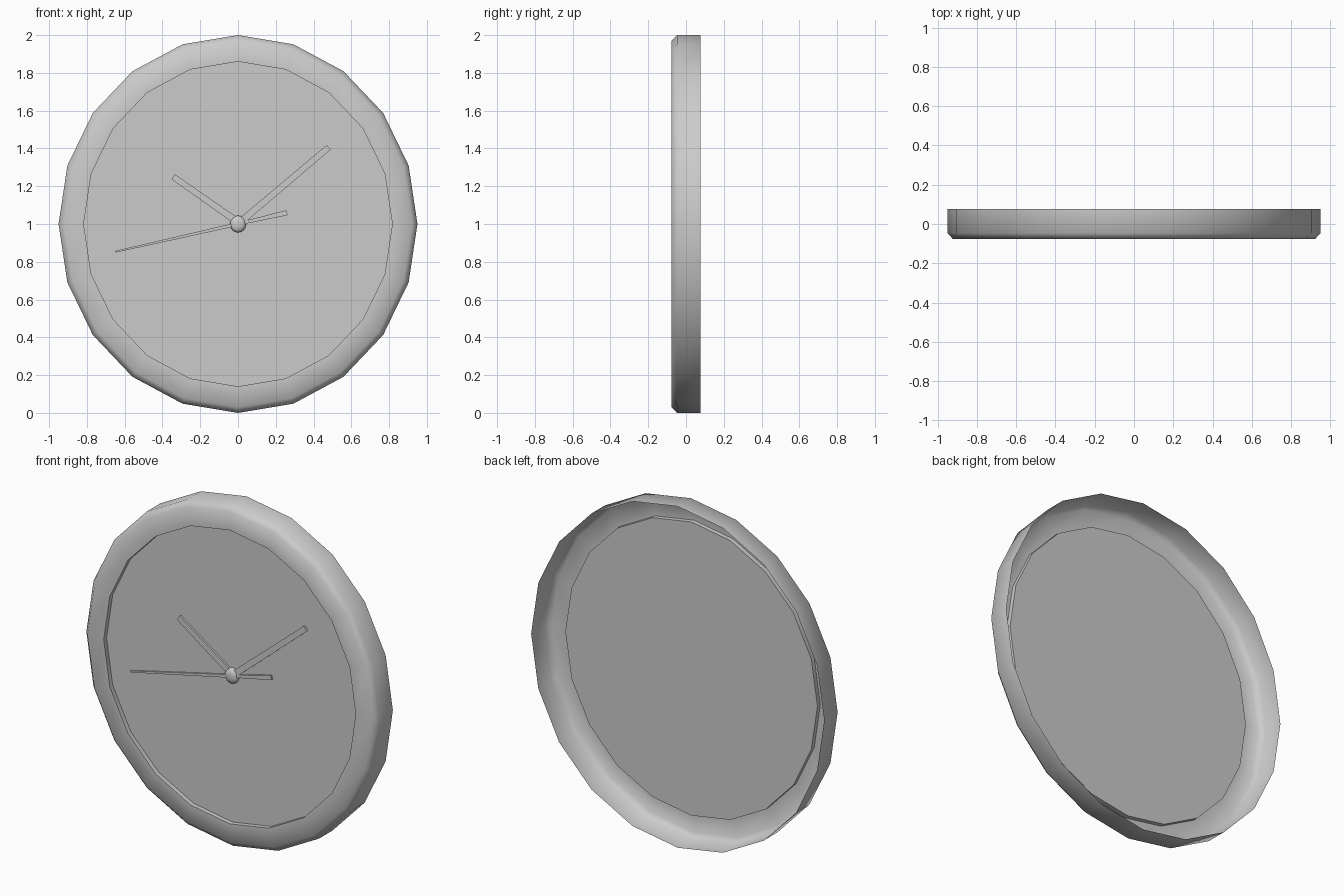
import bpy, bmesh
from math import cos, sin, pi, radians, atan2, hypot

if "Cube" in bpy.data.objects:
    bpy.data.objects.remove(bpy.data.objects["Cube"])

SX = 0.95      # the clock is slightly narrower than tall
CZ = 1.0       # height of the centre


def finish(name, bm, angle=None):
    bmesh.ops.recalc_face_normals(bm, faces=bm.faces)
    me = bpy.data.meshes.new(name)
    bm.to_mesh(me)
    bm.free()
    ob = bpy.data.objects.new(name, me)
    bpy.context.collection.objects.link(ob)
    if angle:
        bpy.ops.object.select_all(action='DESELECT')
        ob.select_set(True)
        bpy.context.view_layer.objects.active = ob
        bpy.ops.object.shade_smooth_by_angle(angle=radians(angle))
    return ob


def lathe(name, profile, sides, angle=None, cap=False):
    """Turn (radius, y) points around the y axis; cap closes the last ring."""
    bm = bmesh.new()
    rings = []
    for r, y in profile:
        rings.append([bm.verts.new((SX * r * sin(2 * pi * i / sides), y,
                                    CZ + r * cos(2 * pi * i / sides)))
                      for i in range(sides)])
    for a, b in zip(rings, rings[1:]):
        for i in range(sides):
            j = (i + 1) % sides
            bm.faces.new((a[i], a[j], b[j], b[i]))
    if cap:
        bm.faces.new(rings[-1])
    return finish(name, bm, angle)


def hand(name, start, end, w0, w1, y0, y1):
    """Tapered flat bar between two (x, z) points."""
    dx, dz = end[0] - start[0], end[1] - start[1]
    n = hypot(dx, dz)
    px, pz = -dz / n / 2, dx / n / 2
    outline = [(start[0] + px * w0, start[1] + pz * w0),
               (end[0] + px * w1, end[1] + pz * w1),
               (end[0] - px * w1, end[1] - pz * w1),
               (start[0] - px * w0, start[1] - pz * w0)]
    bm = bmesh.new()
    base = bm.faces.new([bm.verts.new((x, y0, z)) for x, z in outline])
    ext = bmesh.ops.extrude_face_region(bm, geom=[base], use_keep_orig=True)
    for v in ext['geom']:
        if isinstance(v, bmesh.types.BMVert):
            v.co.y = y1
    return finish(name, bm)


# Rim: thin shell, open at the back, chamfered front and an inner lip
lathe("rim", [(1.0, 0.077), (1.0, -0.047), (0.97, -0.077),
              (0.86, -0.077), (0.86, -0.05)], 20, angle=60)

# Recessed dial
lathe("dial", [(0.86, -0.05)], 20, cap=True)

# Centre boss
lathe("centre_boss", [(0.045, -0.05), (0.045, -0.06), (0.035, -0.069),
                      (0.018, -0.074)], 16, angle=60, cap=True)

# Hands
hand("hour_hand", (0, 1.01), (-0.343, 1.25), 0.036, 0.032, -0.051, -0.063)
hand("minute_hand", (0, 1.0), (0.48, 1.406), 0.036, 0.032, -0.051, -0.063)
hand("second_hand", (0, 1.0), (-0.65, 0.853), 0.018, 0.009, -0.055, -0.065)
hand("second_hand_tail", (0, 1.0), (0.26, 1.06), 0.014, 0.027, -0.055, -0.065)
